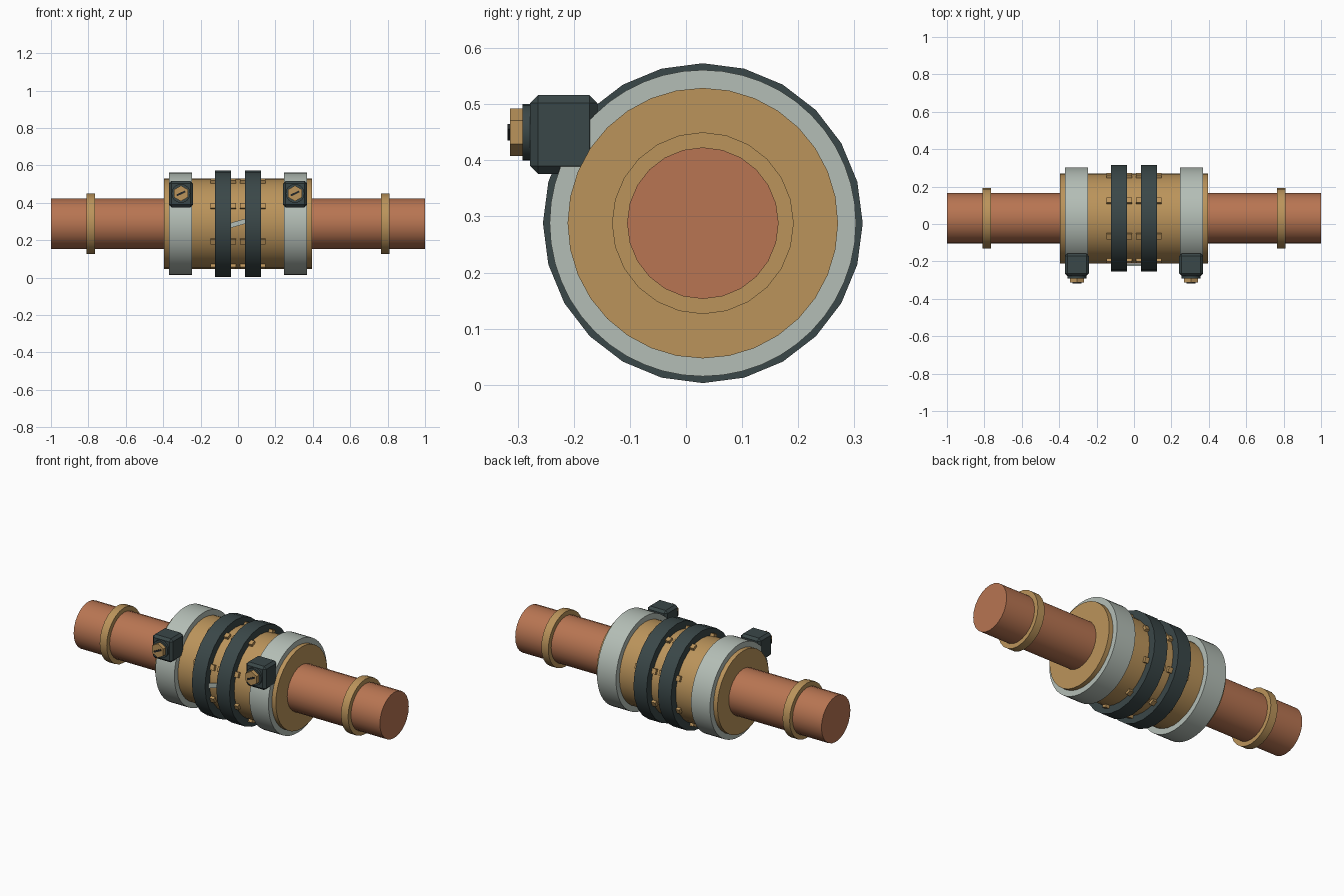
import bpy, bmesh, math
from mathutils import Matrix, Vector

if "Cube" in bpy.data.objects:
    bpy.data.objects.remove(bpy.data.objects["Cube"], do_unlink=True)

AXIS = Vector((0, 0.03, 0.288))   # centre line of the pipe


def material(name, rgb):
    lin = [((c / 255 + 0.055) / 1.055) ** 2.4 for c in rgb] + [1]
    m = bpy.data.materials.new(name)
    m.use_nodes = True
    m.diffuse_color = lin
    m.node_tree.nodes["Principled BSDF"].inputs["Base Color"].default_value = lin
    return m


copper = material("copper", (184, 117, 82))
brass = material("brass", (187, 148, 91))
steel = material("pale steel", (180, 190, 182))
rubber = material("dark rubber", (58, 71, 72))
slot_dark = material("slot black", (36, 39, 40))


def finish(name, bm, mat, smooth=True):
    bmesh.ops.recalc_face_normals(bm, faces=bm.faces)
    mesh = bpy.data.meshes.new(name)
    bm.to_mesh(mesh)
    bm.free()
    mesh.materials.append(mat)
    ob = bpy.data.objects.new(name, mesh)
    bpy.context.collection.objects.link(ob)
    if smooth:
        bpy.ops.object.select_all(action='DESELECT')
        ob.select_set(True)
        bpy.context.view_layer.objects.active = ob
        bpy.ops.object.shade_smooth_by_angle(angle=math.radians(30))
    return ob


def cylinder(name, centre, radius, length, sides, mat, axis='X'):
    turn = Matrix.Rotation(math.pi / 2, 4, 'Y' if axis == 'X' else 'X')
    bm = bmesh.new()
    bmesh.ops.create_cone(bm, cap_ends=True, segments=sides, radius1=radius,
                          radius2=radius, depth=length,
                          matrix=Matrix.Translation(centre) @ turn)
    return finish(name, bm, mat)


def ring(name, x, inner, outer, width, sides, mat):
    # Rectangular section spun around the pipe axis
    bm = bmesh.new()
    section = [(-width / 2, inner), (width / 2, inner), (width / 2, outer), (-width / 2, outer)]
    vs = [bm.verts.new(AXIS + Vector((x + dx, 0, r))) for dx, r in section]
    es = [bm.edges.new((vs[i], vs[(i + 1) % 4])) for i in range(4)]
    bmesh.ops.spin(bm, geom=vs + es, cent=AXIS, axis=(1, 0, 0),
                   angle=math.tau, steps=sides)
    bmesh.ops.remove_doubles(bm, verts=bm.verts, dist=1e-5)
    return finish(name, bm, mat)


def box(name, matrix, size, mat, bevel=0):
    bm = bmesh.new()
    bmesh.ops.create_cube(bm, size=1, matrix=matrix @ Matrix.Diagonal((*size, 1)))
    if bevel:
        bmesh.ops.bevel(bm, geom=bm.edges[:], offset=bevel, segments=1, affect='EDGES')
    return finish(name, bm, mat, smooth=False)


# Pipe and coupling body
cylinder("pipe", AXIS, 0.135, 2, 24, copper)
cylinder("coupling_body", AXIS, 0.241, 0.79, 32, brass)

# Rings, clamps and ribs mirrored on both halves
for side, s in (("right", -1), ("left", 1)):
    ring(f"pipe_collar_{side}", s * 0.788, 0.125, 0.162, 0.046, 24, brass)
    ring(f"clamp_band_{side}", s * 0.307, 0.23, 0.273, 0.124, 48, steel)
    ring(f"rubber_band_{side}", s * 0.08, 0.23, 0.285, 0.086, 24, rubber)

    # Clamp housing with its screw
    x, z = s * 0.305, 0.446
    box(f"clamp_housing_{side}", Matrix.Translation((x, -0.218, z)),
        (0.13, 0.12, 0.14), rubber, 0.014)
    cylinder(f"screw_washer_{side}", (x, -0.28, z + 0.004), 0.05, 0.022, 24, rubber, 'Y')
    cylinder(f"screw_head_{side}", (x, -0.30, z + 0.004), 0.042, 0.028, 6, brass, 'Y')
    tilt = Matrix.Rotation(math.radians(-25), 4, 'Y')
    box(f"screw_slot_{side}", Matrix.Translation((x, -0.315, z + 0.004)) @ tilt,
        (0.05, 0.006, 0.01), slot_dark)

    # Grip ribs around the body
    for i in range(8):
        turn = Matrix.Rotation(math.radians(22.5 + 45 * i), 4, 'X')
        box(f"grip_rib_{side}_{i + 1}",
            Matrix.Translation(AXIS) @ turn @ Matrix.Translation((s * 0.079, 0, 0.244)),
            (0.136, 0.03, 0.024), brass)

# Slanted marker plate between the rubber bands
box("marker_plate", Matrix.Translation((0, -0.219, 0.29)) @ Matrix.Rotation(math.radians(-16), 4, 'Y'),
    (0.11, 0.009, 0.026), steel)
